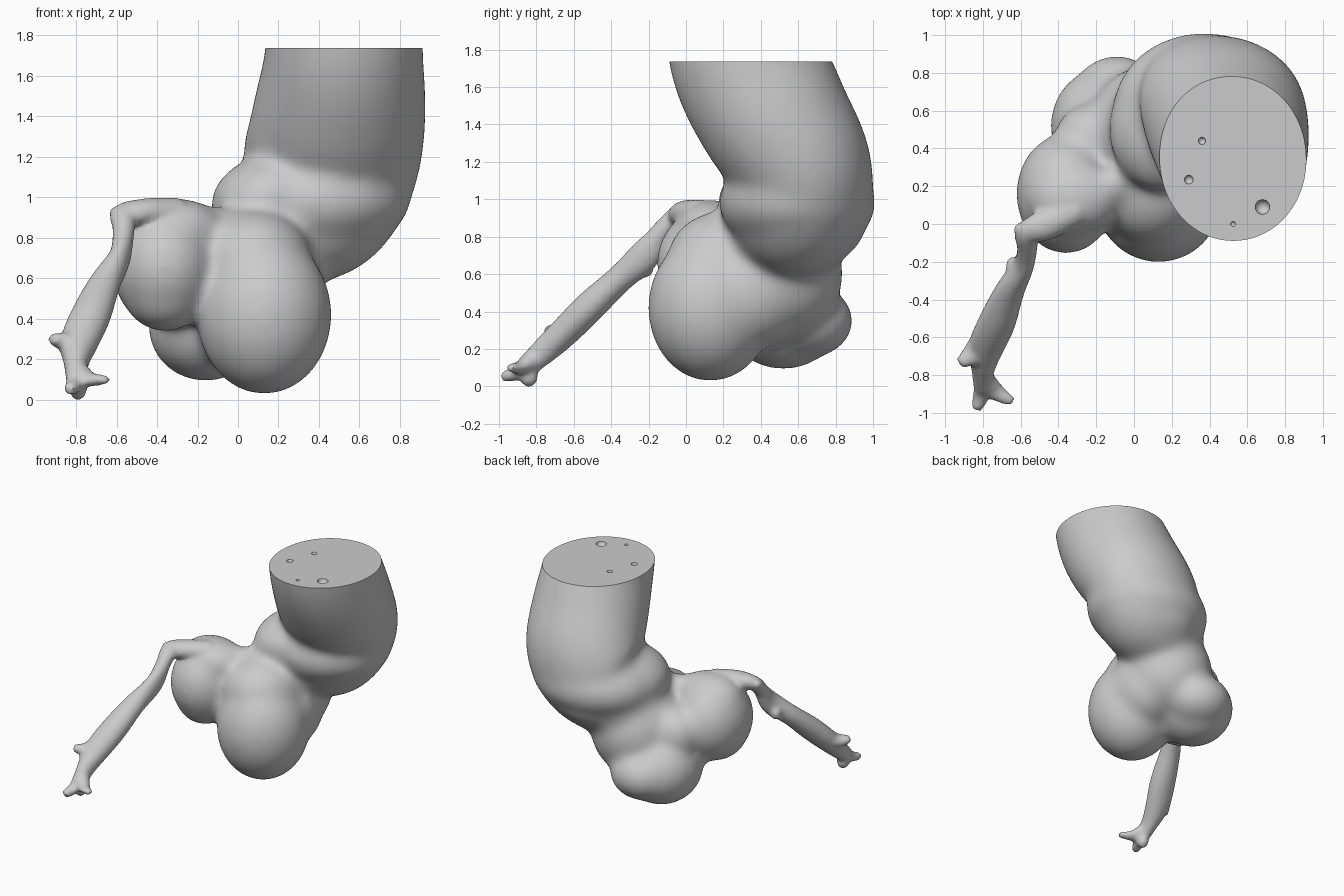
import bpy, bmesh, math
from mathutils import Vector, Matrix

if "Cube" in bpy.data.objects:
    bpy.data.objects.remove(bpy.data.objects["Cube"])

bm = bmesh.new()

def blob(c, r, rot=(0, 0, 0)):
    """Rounded lobe: an ellipsoid with centre, radii and rotation in degrees."""
    m = Matrix.Translation(c)
    for a, ax in zip(rot, 'XYZ'):
        m = m @ Matrix.Rotation(math.radians(a), 4, ax)
    m = m @ Matrix.Diagonal((*r, 1))
    bmesh.ops.create_uvsphere(bm, u_segments=40, v_segments=24, radius=1, matrix=m)

def spline(pts, n):
    """Catmull-Rom resampling of rows of equal length."""
    p = [Vector(q) for q in pts]
    p = [p[0] * 2 - p[1]] + p + [p[-1] * 2 - p[-2]]
    out = []
    for i in range(1, len(p) - 2):
        a, b, c, d = p[i - 1:i + 3]
        for k in range(n):
            t = k / n
            out.append(0.5 * (2 * b + (c - a) * t + (2 * a - 5 * b + 4 * c - d) * t * t
                              + (3 * b - a - 3 * c + d) * t ** 3))
    return out + [p[-2]]

def tube(rows, n=5, seg=32):
    """Closed sweep; each row is x, y, z, side radius, other radius."""
    pos = spline([r[:3] for r in rows], n)
    rad = spline([(r[3], r[4], 0) for r in rows], n)
    rings = []
    for i, p in enumerate(pos):
        d = (pos[min(i + 1, len(pos) - 1)] - pos[max(i - 1, 0)]).normalized()
        u = Vector((1, 0, 0))
        u = (u - d * u.dot(d)).normalized()
        v = d.cross(u)
        rings.append([bm.verts.new(p + u * rad[i].x * math.cos(2 * math.pi * k / seg)
                                   + v * rad[i].y * math.sin(2 * math.pi * k / seg))
                      for k in range(seg)])
    for a, b in zip(rings, rings[1:]):
        for k in range(seg):
            bm.faces.new((a[k], a[(k + 1) % seg], b[(k + 1) % seg], b[k]))
    bm.faces.new(rings[0][::-1])
    bm.faces.new(rings[-1])

organ = bpy.data.objects.new("organ", bpy.data.meshes.new("organ"))
bpy.context.collection.objects.link(organ)
bpy.context.view_layer.objects.active = organ
organ.select_set(True)

def fuse(voxel, steps):
    """Write the bmesh to the organ, fuse it into one skin and soften it."""
    bmesh.ops.recalc_face_normals(bm, faces=bm.faces)
    bm.to_mesh(organ.data)
    bm.clear()
    rem = organ.modifiers.new("fuse", 'REMESH')
    rem.mode = 'VOXEL'
    rem.voxel_size = voxel
    smo = organ.modifiers.new("soften", 'SMOOTH')
    smo.factor = 0.5
    smo.iterations = steps
    for name in ("fuse", "soften"):
        bpy.ops.object.modifier_apply(modifier=name)
    bm.from_mesh(organ.data)

# Main bent trunk
tube([(0.525, 0.29, 2.10, 0.39, 0.42), (0.525, 0.335, 1.74, 0.39, 0.42),
      (0.505, 0.465, 1.45, 0.425, 0.41), (0.46, 0.61, 1.19, 0.44, 0.38),
      (0.37, 0.605, 0.99, 0.42, 0.38), (0.20, 0.54, 0.82, 0.34, 0.33),
      (0.05, 0.45, 0.62, 0.28, 0.28)], seg=48)
# Lower trunk folds
blob((0.37, 0.595, 0.98), (0.485, 0.42, 0.28), (0, -3, 0))
blob((0.36, 0.66, 0.86), (0.34, 0.30, 0.21), (0, -12, 0))
blob((0.15, 0.50, 1.00), (0.29, 0.33, 0.21), (0, -15, 0))
# Middle body
blob((0.08, 0.47, 0.60), (0.34, 0.37, 0.36))
# Right front lobe, running back under the trunk
blob((0.13, 0.13, 0.42), (0.335, 0.335, 0.395))
blob((0.08, 0.21, 0.68), (0.29, 0.31, 0.26))
blob((0.16, 0.33, 0.50), (0.28, 0.33, 0.31))
# Left lobe
blob((-0.36, 0.16, 0.66), (0.265, 0.32, 0.31))
blob((-0.36, 0.12, 0.53), (0.21, 0.23, 0.195))
blob((-0.32, 0.14, 0.84), (0.25, 0.20, 0.16))
tube([(-0.42, 0.04, 0.91, 0.09, 0.09), (-0.20, 0.16, 0.88, 0.09, 0.09),
      (0.0, 0.26, 0.84, 0.1, 0.1)])
# Back lobe
blob((-0.16, 0.52, 0.36), (0.285, 0.31, 0.27))
blob((-0.09, 0.65, 0.35), (0.25, 0.245, 0.20))
blob((-0.22, 0.46, 0.62), (0.20, 0.18, 0.20))
fuse(0.02, 36)

# Thin tail with its forked end
tube([(-0.30, 0.08, 0.91, 0.09, 0.09), (-0.46, 0.00, 0.925, 0.085, 0.07),
      (-0.56, -0.05, 0.91, 0.07, 0.055), (-0.565, -0.13, 0.83, 0.055, 0.055),
      (-0.585, -0.22, 0.70, 0.055, 0.085), (-0.66, -0.36, 0.57, 0.08, 0.075),
      (-0.725, -0.52, 0.42, 0.10, 0.085), (-0.785, -0.66, 0.28, 0.095, 0.08),
      (-0.80, -0.78, 0.17, 0.06, 0.07), (-0.80, -0.87, 0.09, 0.05, 0.055)], seg=20)
tube([(-0.76, -0.60, 0.32, 0.09, 0.07), (-0.84, -0.68, 0.29, 0.07, 0.05),
      (-0.925, -0.74, 0.30, 0.03, 0.03)], seg=14)
tube([(-0.79, -0.83, 0.13, 0.06, 0.06), (-0.73, -0.89, 0.10, 0.05, 0.035),
      (-0.64, -0.945, 0.10, 0.025, 0.025)], seg=14)
tube([(-0.80, -0.82, 0.12, 0.05, 0.05), (-0.81, -0.91, 0.07, 0.045, 0.04),
      (-0.835, -0.985, 0.05, 0.03, 0.03)], seg=14)
blob((-0.79, -0.84, 0.05), (0.045, 0.05, 0.055))
blob((-0.64, -0.22, 0.63), (0.04, 0.05, 0.05))
blob((-0.60, -0.03, 0.92), (0.04, 0.04, 0.035))
fuse(0.014, 12)

# Flat cut across the top of the trunk
bmesh.ops.bisect_plane(bm, geom=bm.verts[:] + bm.edges[:] + bm.faces[:],
                       plane_co=(0, 0, 1.737), plane_no=(0, 0, 1), clear_outer=True)
bmesh.ops.holes_fill(bm, edges=[e for e in bm.edges if e.is_boundary], sides=0)
bm.to_mesh(organ.data)
bm.free()

# Small pits in the cut face
cut = bmesh.new()
for x, y, r in ((0.36, 0.44, 0.02), (0.29, 0.235, 0.024), (0.68, 0.09, 0.04), (0.525, 0, 0.014)):
    bmesh.ops.create_icosphere(cut, subdivisions=2, radius=r,
                               matrix=Matrix.Translation((x, y, 1.737)))
cm = bpy.data.meshes.new("pit_cutter")
cut.to_mesh(cm)
cut.free()
pits = bpy.data.objects.new("pit_cutter", cm)
bpy.context.collection.objects.link(pits)
pits.hide_render = True
boo = organ.modifiers.new("pits", 'BOOLEAN')
boo.operation = 'DIFFERENCE'
boo.solver = 'EXACT'
boo.object = pits
bpy.ops.object.modifier_apply(modifier="pits")
bpy.data.objects.remove(pits)
bpy.ops.object.shade_smooth_by_angle(angle=math.radians(45))
